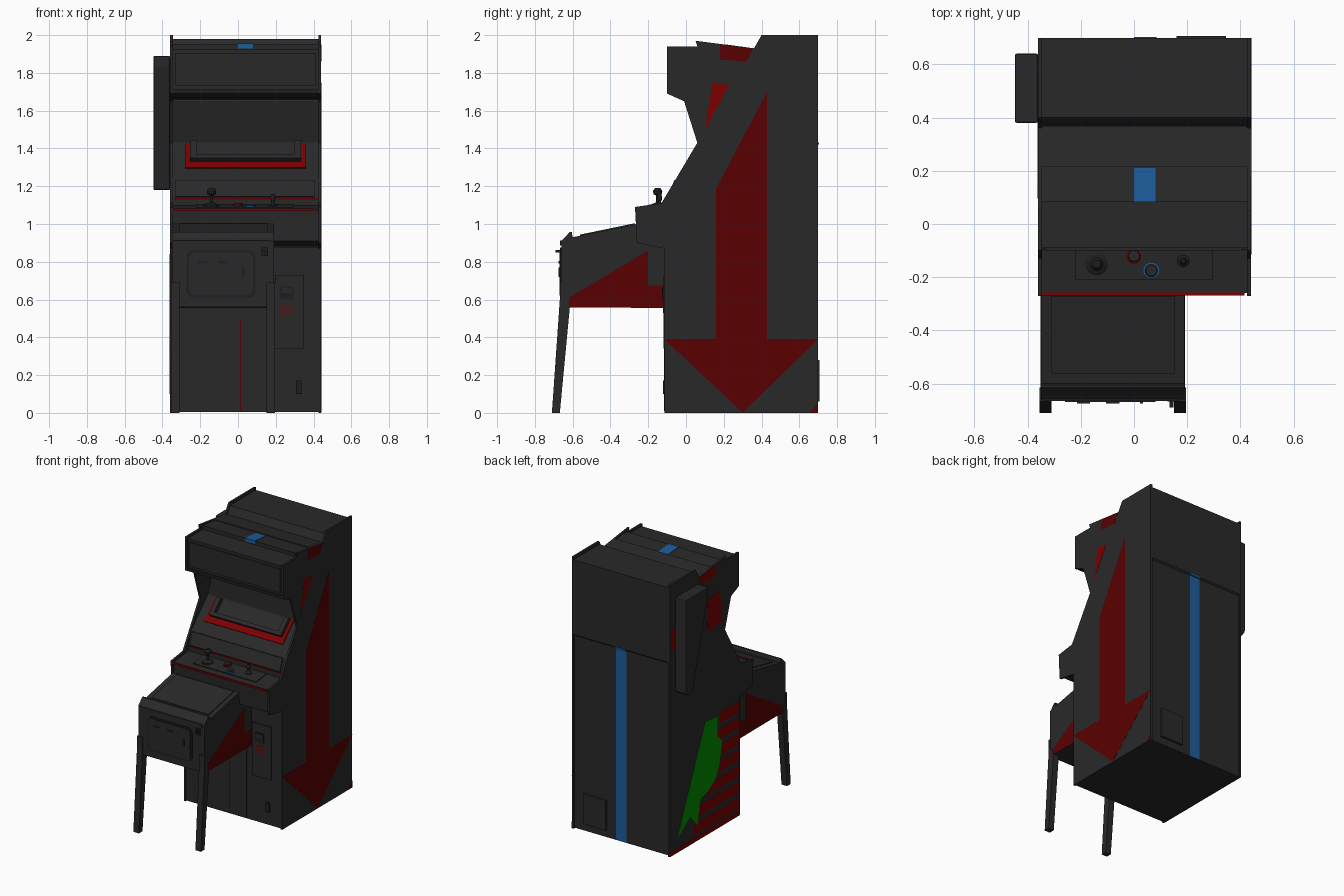
import bpy, bmesh, math
from mathutils import Vector

cube = bpy.data.objects.get("Cube")
if cube:
    bpy.data.objects.remove(cube, do_unlink=True)


def material(name, rgb):
    mat = bpy.data.materials.new(name)
    mat.use_nodes = True
    color = (*rgb, 1)
    mat.diffuse_color = color
    mat.node_tree.nodes["Principled BSDF"].inputs["Base Color"].default_value = color
    return mat


GREY = material("charcoal", (.022, .022, .022))
BLACK = material("soft black", (.013, .013, .013))
RED = material("dark red", (.1, .0, .0))
BRIGHT = material("bright red", (.2, .0, .0))
BLUE = material("blue", (.012, .11, .33))
GREEN = material("green", (.0, .26, .0))


def finish(name, bm, mat):
    bmesh.ops.recalc_face_normals(bm, faces=bm.faces)
    mesh = bpy.data.meshes.new(name)
    bm.to_mesh(mesh)
    bm.free()
    mesh.materials.append(mat)
    obj = bpy.data.objects.new(name, mesh)
    bpy.context.scene.collection.objects.link(obj)
    return obj


def prism(name, axis, start, end, points, mat, bevel=0):
    """Extrude a flat outline along one axis; outline uses the other two axes."""
    bm = bmesh.new()
    rings = []
    for depth in (start, end):
        ring = []
        for point in points:
            co = list(point)
            co.insert("xyz".index(axis), depth)
            ring.append(bm.verts.new(co))
        rings.append(ring)
        bm.faces.new(ring)
    for i in range(len(points)):
        j = (i + 1) % len(points)
        bm.faces.new((rings[0][i], rings[0][j], rings[1][j], rings[1][i]))
    obj = finish(name, bm, mat)
    if bevel:
        mod = obj.modifiers.new("Rounded edges", "BEVEL")
        mod.width, mod.segments = bevel, 2
    return obj


def box(name, xs, ys, zs, mat):
    (a, b), (c, d) = ys, zs
    return prism(name, "x", *xs, [(a, c), (b, c), (b, d), (a, d)], mat)


def slab(name, xs, p, q, thick, mat):
    """Thin sloping sheet whose upper face is raised above the line p-q."""
    p, q = Vector(p), Vector(q)
    d = (q - p).normalized()
    up = Vector((-d.y, d.x)) * thick
    return prism(name, "x", *xs, [p, q, q + up, p + up], mat)


def lathe(name, center, profile, mat, sides=16):
    """Turn a radius-height profile around a vertical axis."""
    bm = bmesh.new()
    rings = []
    for radius, height in profile:
        rings.append([bm.verts.new((center[0] + radius * math.cos(math.tau * k / sides),
                                    center[1] + radius * math.sin(math.tau * k / sides),
                                    height)) for k in range(sides)])
    for low, high in zip(rings, rings[1:]):
        for k in range(sides):
            n = (k + 1) % sides
            bm.faces.new((low[k], low[n], high[n], high[k]))
    bm.faces.new(rings[0])
    bm.faces.new(rings[-1])
    return finish(name, bm, mat)


RIGHT, LEFT = -.36, .44
FRONT, BACK = -.115, .7
INNER = (RIGHT + .015, LEFT - .015)

# Cabinet side panels
side = [(FRONT, 0), (FRONT, .87), (-.26, .9), (-.27, 1.09), (-.13, 1.11), (.06, 1.43),
        (-.01, 1.65), (-.1, 1.69), (-.1, 1.94), (.06, 1.94), (.05, 1.97), (.36, 1.93),
        (.4, 2), (BACK, 2), (BACK, 0)]
prism("right_side_panel", "x", RIGHT, INNER[0], side, GREY)
prism("left_side_panel", "x", INNER[1], LEFT, side, GREY)

# Cabinet body with control deck, screen recess, marquee and roof
body = [(-.11, .005), (-.11, .88), (-.25, .91), (-.26, 1.075), (-.085, 1.097), (-.085, 1.14),
        (-.05, 1.235), (.14, 1.42), (.24, 1.66), (0, 1.67), (-.09, 1.7), (-.09, 1.925),
        (.085, 1.925), (.085, 1.952), (.21, 1.942), (.37, 1.92), (.4, 1.98), (BACK, 1.98),
        (BACK, 1.43), (.69, 1.42), (.69, .005)]
prism("cabinet_body", "x", *INNER, body, GREY)
slab("screen_glass", INNER, (.145, 1.43), (.235, 1.65), .004, BLACK)
box("marquee_sign", (-.33, .41), (-.099, -.09), (1.73, 1.905), GREY)
box("marquee_lower_trim", INNER, (-.098, -.085), (1.69, 1.712), BLACK)
slab("lower_bezel", (-.33, .405), (-.084, 1.142), (-.052, 1.23), .01, GREY)
slab("roof_rear_plate", INNER, (.365, 1.923), (.214, 1.944), -.006, GREY)
box("deck_lower_trim", (.19, INNER[1]), (-.13, -.1), (.875, .895), BLACK)

# Red screen surround, a U of three strips and a raised inner frame
low, high = Vector((.01, 1.293)), Vector((.14, 1.42))
slab("surround_bottom", (-.28, .36), low, low.lerp(high, .25), .008, BRIGHT)
for name, outer, inward in (("right", -.28, 1), ("left", .36, -1)):
    rim = sorted((outer, outer + inward * .026))
    frame = sorted((outer + inward * .026, outer + inward * .06))
    slab("surround_" + name, rim, low, high, .008, BRIGHT)
    slab("inner_frame_" + name, frame, low.lerp(high, .25), high, .035, GREY)
slab("inner_frame_bottom", (-.25, .33), low.lerp(high, .25), low.lerp(high, .4), .035, GREY)

# Control deck
slab("control_plate", (-.22, .295), (-.21, 1.081), (-.09, 1.096), .007, GREY)
box("deck_front_trim", (-.355, .415), (-.268, -.258), (1.068, 1.081), BRIGHT)
box("deck_back_trim", (-.34, .42), (-.089, -.08), (1.129, 1.139), RED)
for name, x, y, size, top in (("large", -.14, -.15, 1, 1.19), ("small", .185, -.14, .55, 1.16)):
    lathe(name + "_joystick", (x, y),
          [(.042 * size, 1.08), (.042 * size, 1.1), (.02 * size, 1.11), (.008, 1.115),
           (.008, top - .04), (.022 * size, top - .032), (.025 * size, top - .015),
           (.014 * size, top)], BLACK)
for name, x, y, top, mat in (("red", 0, -.12, 1.103, BRIGHT), ("blue", .065, -.175, 1.096, BLUE)):
    lathe(name + "_button_ring", (x, y), [(.03, 1.08), (.03, top)], mat)
    lathe(name + "_button_cap", (x, y), [(.024, 1.08), (.024, top + .003), (.02, top + .008)], GREY)

# Blue stripe on roof and back
prism("roof_stripe", "x", 0, .08, [(.083, 1.93), (.083, 1.955), (.21, 1.945), (.21, 1.94)], BLUE)
box("back_stripe", (0, .085), (.685, .692), (.006, 1.42), BLUE)
box("back_stripe_cap", (0, .085), (.69, .703), (1.42, 1.432), BLUE)
box("back_vent_cover", (.16, .345), (.685, .706), (.06, .28), GREY)

# Red side graphics
arrow = [(FRONT, .39), (.16, .39), (.16, 1.19), (.43, 1.7), (.43, .39), (BACK, .39), (.3, .002)]
flash = [(.18, 1.951), (.357, 1.929), (.32, 1.86), (.18, 1.87)]
prism("left_arrow", "x", LEFT, LEFT + .001, arrow, RED)
prism("left_wedge", "x", LEFT, LEFT + .001, [(.14, 1.75), (.23, 1.735), (.1, 1.5)], BRIGHT)
prism("left_rear_corner", "x", LEFT, LEFT + .001, [(.655, .002), (BACK, .05), (BACK, .002)], RED)
prism("left_flash", "x", LEFT, LEFT + .001, flash, RED)
prism("right_flash", "x", RIGHT - .001, RIGHT, flash, BRIGHT)
prism("right_wedge", "x", RIGHT - .001, RIGHT,
      [(.26, 1.73), (.12, 1.74), (.09, 1.51), (.27, 1.49)], BRIGHT)
box("right_rear_patch", (RIGHT - .001, RIGHT), (.6, .69), (1.5, 1.67), BRIGHT)

# Green bolt and red stripes on the right side
bolt = [(.29, .84), (.15, .83), (.15, .68), (.095, .63), (.13, .46), (.18, .37), (.26, .32),
        (.35, .29), (.385, .11), (.47, .21), (.62, .1)]
prism("green_bolt", "x", RIGHT - .002, RIGHT, bolt, GREEN)
for i in range(7):
    z = .055 + i * .118
    rear = .42 - i * .05
    box("red_stripe", (RIGHT - .001, RIGHT), (FRONT, rear), (z, z + .08), BRIGHT)
box("right_base_stripe", (RIGHT - .001, RIGHT), (FRONT, BACK), (.002, .035), BRIGHT)

# Wedge-shaped case on the right side
case = [(.38, 1.89), (.64, 1.89), (.64, 1.2), (.61, 1.18), (.56, 1.18), (.38, 1.83)]
prism("side_case", "x", RIGHT - .088, RIGHT, case, GREY, .007)

# Front box
BOX = (-.35, .19)
shell = [(-.66, .56), (FRONT, .555), (FRONT, .89), (-.255, .91), (-.26, 1),
         (-.6, .93), (-.605, .958), (-.615, .958), (-.645, .925), (-.66, .91)]
prism("front_box", "x", *BOX, shell, GREY)
slab("box_lid", (-.31, .155), (-.56, .938), (-.27, .998), .006, GREY)
box("box_front_rail", (-.34, .17), (-.666, -.65), (.885, .912), GREY)
gusset = [(-.62, .558), (-.62, .61), (-.2, .86), (-.2, .675), (FRONT, .675), (FRONT, .557)]
for name, x, step in (("left", BOX[1], .001), ("right", BOX[0], -.001)):
    prism(name + "_box_graphic", "x", x, x + step, gusset, RED)


def rounded(cx, cz, w, h, r):
    """Rounded rectangle outline."""
    pts = []
    for k, (sx, sz) in enumerate(((1, 1), (-1, 1), (-1, -1), (1, -1))):
        for step in range(4):
            angle = math.pi / 2 * (k + step / 3)
            pts.append((cx + sx * (w - r) + r * math.cos(angle),
                        cz + sz * (h - r) + r * math.sin(angle)))
    return pts


# Coin door on the front box
prism("coin_door_rim", "y", -.666, -.655, rounded(-.09, .735, .182, .125, .035), BLACK)
prism("coin_door", "y", -.67, -.655, rounded(-.09, .735, .17, .113, .028), GREY)
for x in (-.19, -.08):
    box("coin_slot", (x - .025, x + .025), (-.674, -.66), (.792, .804), BLACK)
box("door_lock", (.022, .034), (-.675, -.66), (.72, .77), BLACK)
box("plunger_plate", (.125, .158), (-.668, -.655), (.83, .875), BLACK)
box("plunger", (.134, .148), (-.69, -.66), (.848, .862), BLACK)

# Front legs
leg = [(-.668, .69), (-.655, .69), (-.655, .63), (-.615, .56), (-.668, 0), (-.71, 0), (-.668, .6)]
for name, x in (("right", BOX[0] - .005), ("left", BOX[1] - .04)):
    prism(name + "_front_leg", "x", x, x + .045, leg, GREY)

# Lower cabinet front
box("lower_door", (-.31, .15), (-.117, -.1), (.01, .555), GREY)
box("door_red_seam", (.011, .016), (-.1175, -.11), (.01, .5), RED)
box("coin_panel", (.195, .35), (-.118, -.1), (.34, .73), GREY)
box("coin_entry", (.22, .295), (-.124, -.11), (.6, .668), BLACK)
box("coin_entry_face", (.232, .283), (-.127, -.11), (.635, .66), GREY)
box("coin_button", (.232, .287), (-.12, -.11), (.522, .572), BRIGHT)
box("coin_button_face", (.24, .279), (-.1206, -.11), (.53, .564), GREY)
box("lower_latch", (.308, .336), (-.122, -.1), (.1, .172), BLACK)
